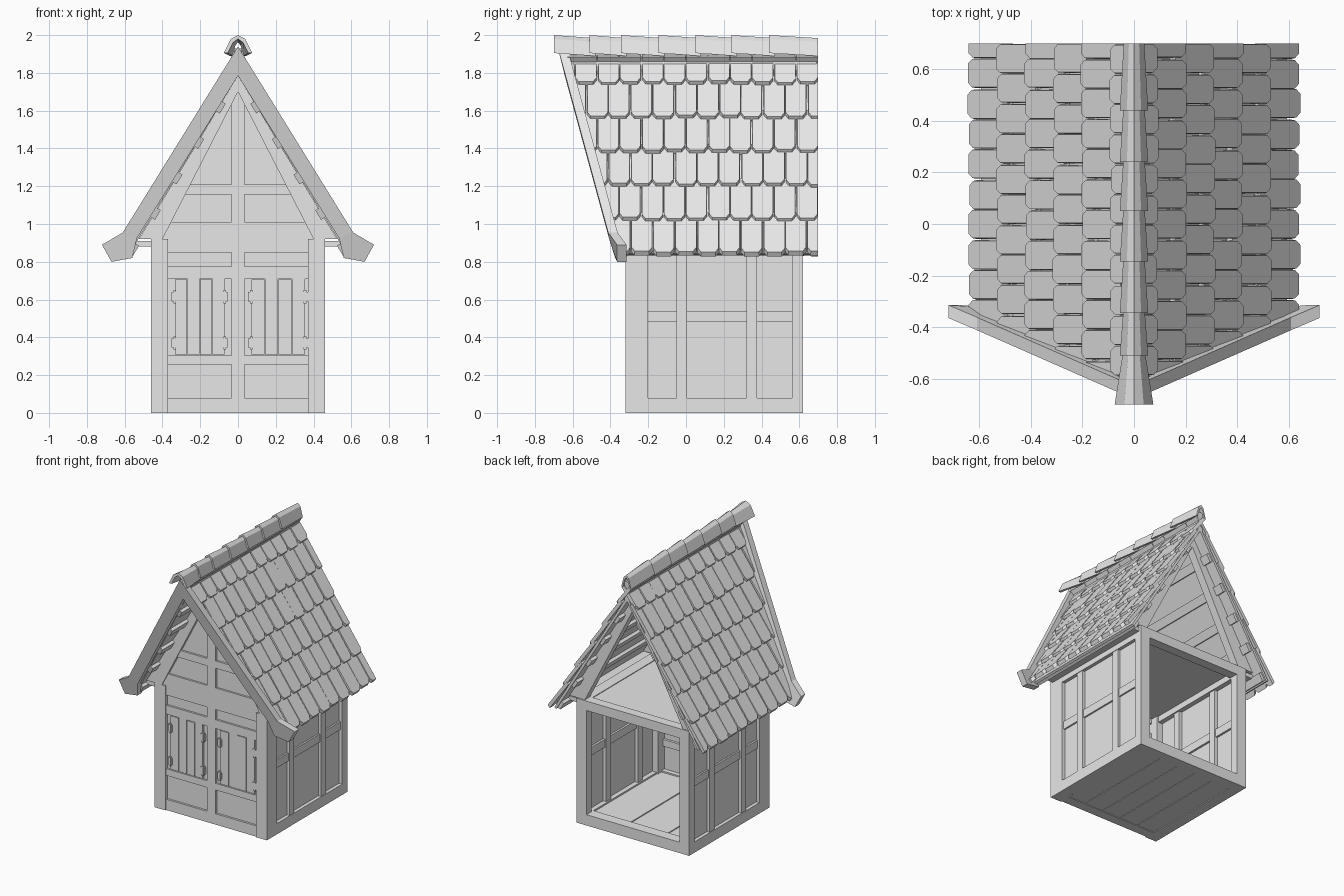
import bpy, bmesh, random
from mathutils import Vector

random.seed(4)
cube = bpy.data.objects.get("Cube")
if cube:
    bpy.data.objects.remove(cube)

grey = bpy.data.materials.new("plain_grey")
grey.use_nodes = True
grey.diffuse_color = (0.8, 0.8, 0.8, 1)
grey.node_tree.nodes["Principled BSDF"].inputs["Base Color"].default_value = (0.8, 0.8, 0.8, 1)

LEAN = 0.27          # forward lean of the front roof edge per unit of height
EAVE = 0.8           # height at which the lean starts
WALL_TOP = 0.92


def finish(name, bm):
    bmesh.ops.recalc_face_normals(bm, faces=bm.faces)
    mesh = bpy.data.meshes.new(name)
    bm.to_mesh(mesh)
    bm.free()
    mesh.materials.append(grey)
    obj = bpy.data.objects.new(name, mesh)
    bpy.context.collection.objects.link(obj)
    return obj


def loft(bm, a, b):
    """Closed solid between two matching rings of points."""
    va = [bm.verts.new(p) for p in a]
    vb = [bm.verts.new(p) for p in b]
    n = len(va)
    bm.faces.new(va)
    bm.faces.new(vb[::-1])
    for i in range(n):
        j = (i + 1) % n
        bm.faces.new((va[j], va[i], vb[i], vb[j]))


def prism(name, poly, y0, y1, lean=0, mirror=False):
    """Extrude an x-z outline along y, optionally leaning the front end forward."""
    bm = bmesh.new()
    for s in ((1, -1) if mirror else (1,)):
        loft(bm, [(s * x, y0 - lean * (z - EAVE), z) for x, z in poly],
             [(s * x, y1, z) for x, z in poly])
    return finish(name, bm)


def box(name, x0, x1, y0, y1, z0, z1, **options):
    return prism(name, [(x0, z0), (x1, z0), (x1, z1), (x0, z1)], y0, y1, **options)


# Base and floor planks
box("front_sill", -0.46, 0.46, -0.312, -0.24, 0, 0.08)
box("back_sill", -0.46, 0.46, 0.54, 0.62, 0, 0.08)
box("side_sill", 0.38, 0.46, -0.24, 0.54, 0, 0.08, mirror=True)
planks = 5
plank_w = 0.76 / planks
for i in range(planks):
    x = -0.38 + i * plank_w
    box(f"floor_plank_{i + 1}", x + 0.002, x + plank_w - 0.002, -0.26, 0.56, 0.005, 0.07 + 0.004 * (i % 2))

# Corner posts, side walls and ceiling
box("front_post", 0.37, 0.46, -0.32, -0.2, 0.0, WALL_TOP, mirror=True)
box("back_post", 0.38, 0.46, 0.56, 0.62, 0.08, WALL_TOP, mirror=True)
box("side_panel", 0.415, 0.435, -0.22, 0.58, 0.06, WALL_TOP, mirror=True)
for i, y in enumerate((-0.05, 0.32)):
    box(f"side_stud_{i + 1}", 0.39, 0.456, y, y + 0.055, 0.08, WALL_TOP, mirror=True)
box("side_rail", 0.4, 0.447, -0.2, 0.57, 0.48, 0.54, mirror=True)
box("side_top_plate", 0.38, 0.46, -0.3, 0.6, 0.84, WALL_TOP, mirror=True)
box("eave_plate", 0.45, 0.545, -0.3, 0.6, 0.88, 0.91, mirror=True)
box("back_crossbeam", -0.46, 0.46, 0.55, 0.62, 0.85, WALL_TOP)
box("ceiling", -0.44, 0.44, -0.28, 0.6, 0.885, 0.915)

# Front wall timber frame
box("front_panel", -0.4, 0.4, -0.297, -0.275, 0.04, WALL_TOP)
prism("gable_panel", [(-0.45, 0.9), (0.45, 0.9), (0.45, 1.04), (0, 1.77), (-0.45, 1.04)], -0.297, -0.275)
box("king_post", -0.035, 0.035, -0.312, -0.255, 0.08, 1.72)
for i, (z0, z1, half) in enumerate(((0.255, 0.305, 0.38), (0.71, 0.775, 0.38), (0.85, 0.92, 0.45),
                                    (0.92, 1.01, 0.46), (1.155, 1.21, 0.3))):
    box(f"front_rail_{i + 1}", -half, half, -0.311, -0.257, z0, z1)

# Roof trusses at both gables
truss = [(0.4, 0.92), (0.525, 0.92), (0, 1.785), (0, 1.70)]
prism("front_rafter", truss, -0.32, -0.25, mirror=True)
prism("back_rafter", truss, 0.55, 0.61, mirror=True)

# Plank shutters with hinges
for side, x0, x1 in (("right", -0.335, -0.07), ("left", 0.07, 0.355)):
    w = (x1 - x0) / 4
    for i in range(4):
        top = 0.705 + 0.005 * (i % 2)
        box(f"{side}_shutter_plank_{i + 1}", x0 + i * w + 0.0015, x0 + (i + 1) * w - 0.0015,
            -0.31, -0.285, 0.31, top)
    for z in (0.37, 0.615):
        for x in (x0, x1):
            box(f"{side}_shutter_hinge", x - 0.017, x + 0.015, -0.316, -0.29, z - 0.025, z + 0.025)
            box(f"{side}_hinge_pin", x - 0.007, x + 0.007, -0.32, -0.29, z - 0.035, z + 0.035)

# Roof slope frame: origin under the ridge, running down and out
RIDGE = Vector((0, 0, 1.82))
DOWN = Vector((0.521, 0, -0.854))
OUT = Vector((0.854, 0, 0.521))


def slope(s, y, h, side=1):
    p = RIDGE + DOWN * s + OUT * h
    return (p.x * side, y, p.z)


# Roof deck, ridge beam and purlins
deck = [slope(0, 0, 0), slope(1.14, 0, 0), slope(1.14, 0, -0.018), (0, 0, 1.785)]
prism("roof_deck", [(p[0], p[2]) for p in deck], -0.335, 0.69, lean=LEAN, mirror=True)
box("ridge_beam", -0.02, 0.02, -0.34, 0.69, 1.79, 1.93, lean=LEAN)
for i, s in enumerate((0.22, 0.44, 0.66, 0.88, 1.1)):
    ring = [slope(s + a, 0, b) for a, b in ((-0.03, -0.01), (0.03, -0.01), (0.03, -0.04), (-0.03, -0.04))]
    prism(f"purlin_{i + 1}", [(p[0], p[2]) for p in ring], -0.335, 0.68, lean=LEAN, mirror=True)

# Overlapping roof tiles with bevelled rims, trimmed to the leaning front and straight back
ROWS, STEP, PITCH = 6, 0.211, 0.117
for side, label in ((1, "left"), (-1, "right")):
    bm = bmesh.new()
    for row in range(ROWS):
        bottom = 1.173 - STEP * row
        top = max(bottom - 0.27, -0.075)
        for col in range(14):
            yc = 0.70 - (col + 0.5 * (row % 2)) * PITCH + random.uniform(-0.003, 0.003)
            end = bottom + random.uniform(-0.006, 0.004)
            lift = 0.018 + random.uniform(0, 0.006)
            rings = []
            for thick, inset in ((0, 0), (0.025, 0.012)):
                half = PITCH / 2 - 0.001 - inset * 0.25
                tip = end - inset
                outline = [(top, -half), (top, half), (tip - 0.026, half), (tip, half * 0.68),
                           (tip, -half * 0.68), (tip - 0.026, -half)]
                rings.append([slope(s, yc + y, thick + lift * (s - top) / (end - top), side)
                              for s, y in outline])
            loft(bm, *rings)
    cuts = (((0, -0.335, EAVE), (0, 1, LEAN)), ((0, 0.70, 0), (0, -1, 0)))
    for point, normal in cuts:
        bmesh.ops.bisect_plane(bm, geom=bm.verts[:] + bm.edges[:] + bm.faces[:], plane_co=point,
                               plane_no=normal, clear_inner=True)
        bmesh.ops.holes_fill(bm, edges=[e for e in bm.edges if e.is_boundary], sides=0)
    finish(f"{label}_roof_tiles", bm)

# Bargeboards on the front edge, with flared feet turned slightly back
board = [(0, -0.68, 1.94), (0.61, -0.412, 0.955), (0.535, -0.408, 0.925), (0, -0.642, 1.785)]
foot = [(0.61, -0.412, 0.955), (0.72, -0.365, 0.89), (0.67, -0.365, 0.80),
        (0.56, -0.375, 0.82), (0.535, -0.408, 0.925)]
for name, part in (("bargeboard", board), ("bargeboard_foot", foot)):
    bm = bmesh.new()
    for s in (1, -1):
        loft(bm, [(s * x, y, z) for x, y, z in part], [(s * x, y + 0.05, z) for x, y, z in part])
    finish(name, bm)

# Ridge caps, each wider at its front end
outer = [(-1, 1.905), (-0.5, 1.98), (0, 2.0), (0.5, 1.98), (1, 1.905)]
starts = [-0.70, -0.51, -0.345, -0.145, 0.05, 0.24, 0.44]
for i, y in enumerate(starts):
    back = starts[i + 1] + 0.03 if i + 1 < len(starts) else 0.70
    ends = []
    for width, drop, yy in ((0.075 if i == 0 else 0.055, 0, y), (0.04, 0.016, back)):
        ring = [(x * width, yy, z - drop) for x, z in outer]
        ring += [(x * width * 0.72, yy, z - drop - (0.02 if abs(x) < 1 else 0)) for x, z in outer[::-1]]
        ends.append(ring)
    bm = bmesh.new()
    loft(bm, *ends)
    finish(f"ridge_cap_{i + 1}", bm)
